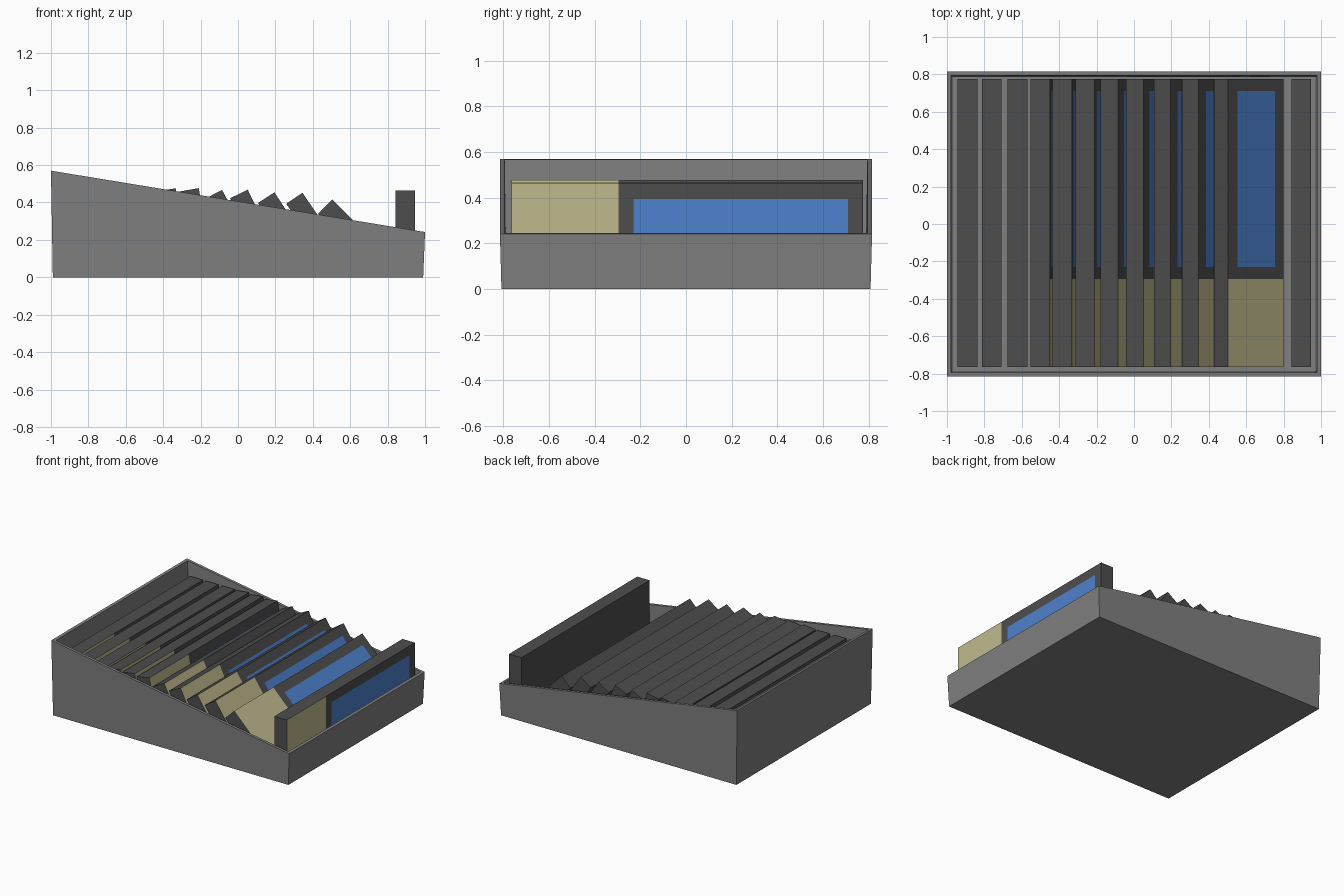
import bpy, bmesh
from math import radians, sin, cos
from mathutils import Vector

if "Cube" in bpy.data.objects:
    bpy.data.objects.remove(bpy.data.objects["Cube"])


def material(name, color):
    mat = bpy.data.materials.new(name)
    mat.use_nodes = True
    mat.diffuse_color = (*color, 1)
    mat.node_tree.nodes["Principled BSDF"].inputs["Base Color"].default_value = (*color, 1)
    return mat


grey = material("tray grey", (0.215, 0.215, 0.215))
dark = material("case charcoal", (0.076, 0.076, 0.076))
cream = material("label cream", (0.53, 0.49, 0.27))
blue = material("label blue", (0.076, 0.22, 0.61))


def add_object(name, bm, mats):
    mesh = bpy.data.meshes.new(name)
    bm.to_mesh(mesh)
    bm.free()
    for mat in mats:
        mesh.materials.append(mat)
    obj = bpy.data.objects.new(name, mesh)
    bpy.context.collection.objects.link(obj)
    return obj


FLOOR = 0.045
THICK, HEIGHT = 0.105, 0.42
Y_MIN, Y_MAX = -0.765, 0.775


# Open tray with a sloping rim and slightly tapered walls
def build_tray():
    bm = bmesh.new()
    bmesh.ops.create_cube(bm, size=2)
    for v in bm.verts:
        top = v.co.z > 0
        left_end = v.co.x < 0
        v.co.x *= 1 if top else 0.99
        v.co.y *= 0.815 if top else 0.808
        v.co.z = (0.57 if left_end else 0.242) if top else 0
    bm.normal_update()
    rim = max(bm.faces, key=lambda f: f.normal.z)
    bmesh.ops.inset_region(bm, faces=[rim], thickness=0.03)
    hollow = bmesh.ops.extrude_discrete_faces(bm, faces=[rim])["faces"][0]
    for v in hollow.verts:
        v.co = (v.co.x * 0.99, v.co.y * 0.99, FLOOR)
    add_object("tray", bm, [grey])


# Case with a cream strip and a blue panel cut into its +x face
def build_case(name, edge_x, tilt):
    bm = bmesh.new()
    bmesh.ops.create_cube(bm, size=1)
    for v in bm.verts:
        v.co = (v.co.x * THICK - THICK / 2,
                Y_MAX if v.co.y > 0 else Y_MIN,
                v.co.z * HEIGHT - HEIGHT / 2)
    cuts = [((0, y, 0), (0, 1, 0)) for y in (-0.295, -0.23, 0.71)]
    cuts += [((0, 0, z), (0, 0, 1)) for z in (-0.07, 0.065 - HEIGHT)]
    for co, no in cuts:
        bmesh.ops.bisect_plane(bm, geom=bm.verts[:] + bm.edges[:] + bm.faces[:],
                               plane_co=Vector(co), plane_no=Vector(no))
    bm.normal_update()
    for f in bm.faces:
        c = f.calc_center_median()
        if f.normal.x > 0.9:
            if c.y < -0.295:
                f.material_index = 1
            elif -0.23 < c.y < 0.71 and 0.065 - HEIGHT < c.z < -0.07:
                f.material_index = 2
    obj = add_object(name, bm, [dark, cream, blue])
    a = radians(tilt)
    obj.rotation_euler.y = -a
    obj.location = (edge_x, 0, FLOOR + THICK * sin(a) + HEIGHT * cos(a))


build_tray()

# Top front edge and backward lean of each case, from the tall end down
row = [(-0.838, 0), (-0.708, 0), (-0.57, 0), (-0.45, 6), (-0.332, 8),
       (-0.21, 10), (-0.085, 27), (0.052, 26), (0.195, 33), (0.345, 34),
       (0.503, 45), (0.946, 0)]
for i, (x, tilt) in enumerate(row):
    build_case(f"case_{i + 1}", x, tilt)
